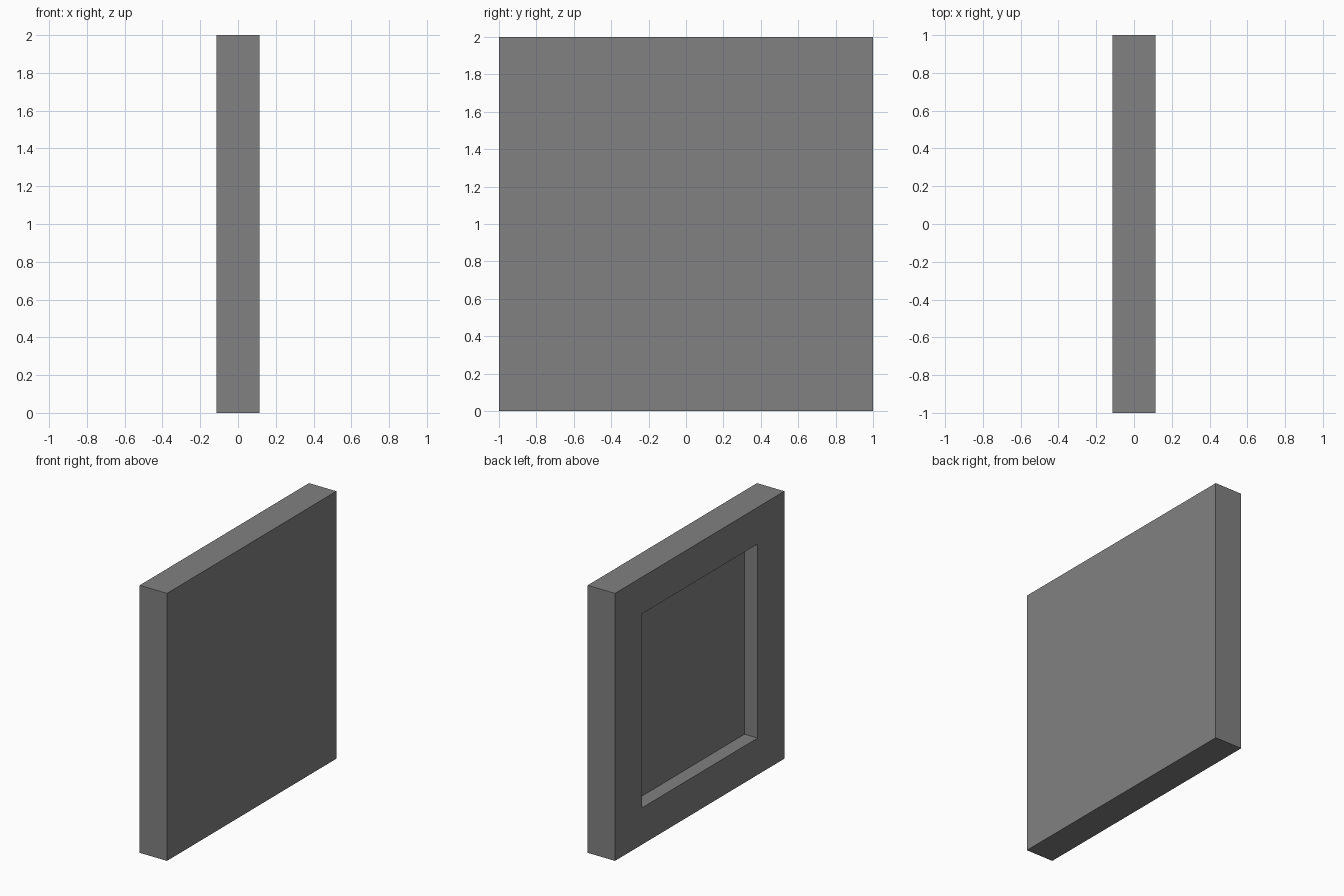
import bpy, bmesh

if "Cube" in bpy.data.objects:
    bpy.data.objects.remove(bpy.data.objects["Cube"])

THICK, SIZE = 0.226, 2.0
RECESS_W, RECESS_H, DEPTH = 1.368, 1.45, 0.108

bm = bmesh.new()

# Square slab standing on the ground
bmesh.ops.create_cube(bm, size=1)
for v in bm.verts:
    v.co.x *= THICK
    v.co.y *= SIZE
    v.co.z = (v.co.z + 0.5) * SIZE

# Border frame on the left side
face = min(bm.faces, key=lambda f: f.calc_center_median().x)
bmesh.ops.inset_individual(bm, faces=[face], thickness=0.2)
for v in face.verts:
    v.co.y = (1 if v.co.y > 0 else -1) * RECESS_W / 2
    v.co.z = SIZE / 2 + (1 if v.co.z > SIZE / 2 else -1) * RECESS_H / 2

# Sunken panel with straight walls
floor = bmesh.ops.extrude_discrete_faces(bm, faces=[face])["faces"][0]
bmesh.ops.translate(bm, verts=floor.verts, vec=(DEPTH, 0, 0))
bmesh.ops.recalc_face_normals(bm, faces=bm.faces)

mesh = bpy.data.meshes.new("recessed_panel")
bm.to_mesh(mesh)
bm.free()

# Dark grey finish
grey = bpy.data.materials.new("dark_grey")
grey.diffuse_color = (0.22, 0.22, 0.22, 1)
grey.use_nodes = True
grey.node_tree.nodes["Principled BSDF"].inputs["Base Color"].default_value = grey.diffuse_color
mesh.materials.append(grey)
bpy.context.collection.objects.link(bpy.data.objects.new("recessed_panel", mesh))
